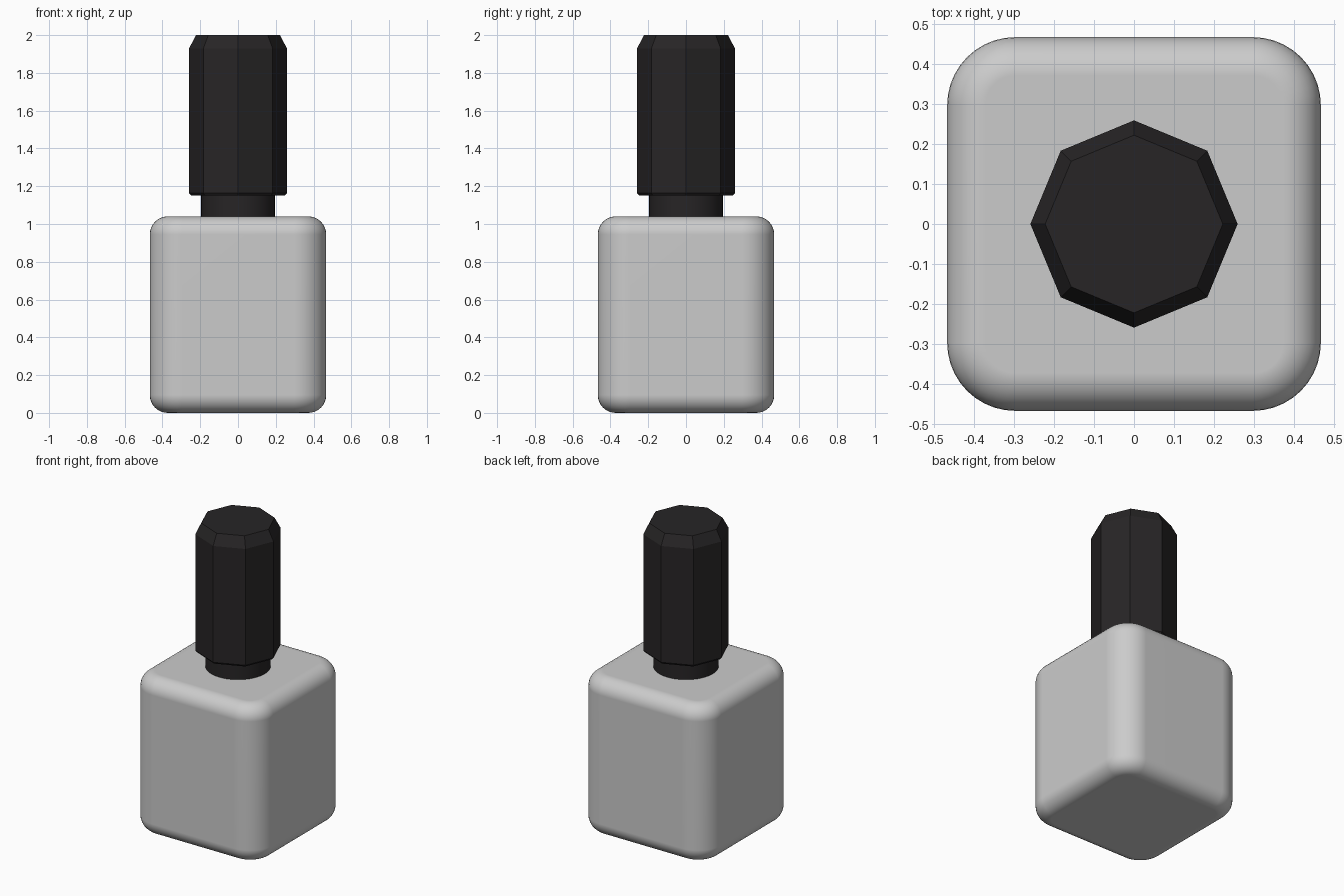
import bpy, bmesh, math

if "Cube" in bpy.data.objects:
    bpy.data.objects.remove(bpy.data.objects["Cube"])


def add_rings(name, rings, mat=None, smooth=False):
    """Bridge equal-length point rings from bottom to top and cap both ends."""
    bm = bmesh.new()
    loops = [[bm.verts.new(p) for p in ring] for ring in rings]
    n = len(loops[0])
    for a, b in zip(loops, loops[1:]):
        for i in range(n):
            j = (i + 1) % n
            bm.faces.new((a[i], a[j], b[j], b[i]))
    bm.faces.new(loops[0][::-1])
    bm.faces.new(loops[-1])
    mesh = bpy.data.meshes.new(name)
    bm.to_mesh(mesh)
    bm.free()
    obj = bpy.data.objects.new(name, mesh)
    bpy.context.collection.objects.link(obj)
    if mat:
        mesh.materials.append(mat)
    if smooth:
        bpy.ops.object.select_all(action='DESELECT')
        obj.select_set(True)
        bpy.context.view_layer.objects.active = obj
        bpy.ops.object.shade_smooth_by_angle(angle=math.radians(35))
        obj.modifiers.new("face_normals", 'WEIGHTED_NORMAL').keep_sharp = True
    return obj


def circle(r, z, n):
    return [(r * math.cos(2 * math.pi * i / n), r * math.sin(2 * math.pi * i / n), z)
            for i in range(n)]


def rounded_square(half, r, z, seg=10):
    pts = []
    for k, (sx, sy) in enumerate(((1, 1), (-1, 1), (-1, -1), (1, -1))):
        for i in range(seg + 1):
            a = math.pi / 2 * (k + i / seg)
            pts.append((sx * (half - r) + r * math.cos(a),
                        sy * (half - r) + r * math.sin(a), z))
    return pts


black = bpy.data.materials.new("black_plastic")
black.diffuse_color = (0.02, 0.018, 0.019, 1)
black.use_nodes = True
black.node_tree.nodes["Principled BSDF"].inputs["Base Color"].default_value = black.diffuse_color

# Bottle: rounded square plan with rounded top and bottom edges
HALF, CORNER, EDGE, HEIGHT, STEPS = 0.467, 0.17, 0.095, 1.04, 8
profile = []
for i in range(STEPS + 1):
    a = math.pi / 2 * i / STEPS
    profile.append((EDGE * (1 - math.sin(a)), EDGE * (1 - math.cos(a))))
profile += [(inset, HEIGHT - z) for inset, z in reversed(profile)]
add_rings("bottle", [rounded_square(HALF - d, CORNER - d, z) for d, z in profile],
          smooth=True)

# Neck: smooth cylinder between bottle and cap
add_rings("neck", [circle(0.195, z, 48) for z in (1.0, 1.18)], black, smooth=True)

# Cap: faceted octagon, chamfered at the top and slightly at the bottom
add_rings("cap", [circle(r, z, 8) for r, z in
                  ((0.248, 1.15), (0.259, 1.163), (0.259, 1.93), (0.222, 2.0))], black)
